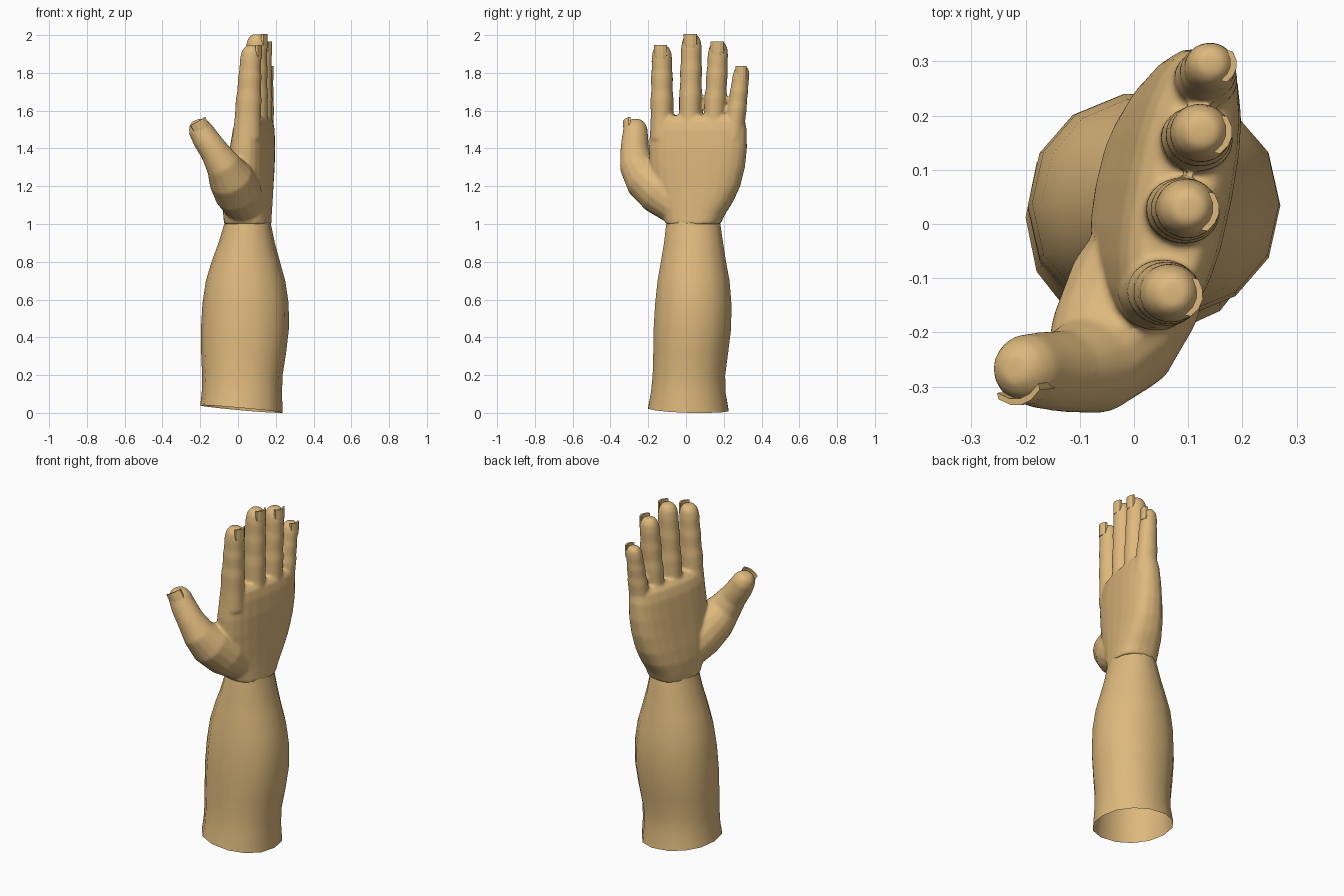
import bpy, bmesh, math
from mathutils import Vector

if "Cube" in bpy.data.objects:
    bpy.data.objects.remove(bpy.data.objects["Cube"])

skin = bpy.data.materials.new("tan_skin")
skin.diffuse_color = (0.73, 0.485, 0.205, 1)
skin.use_nodes = True
skin.node_tree.nodes["Principled BSDF"].inputs["Base Color"].default_value = skin.diffuse_color


def finish(bm, name):
    bmesh.ops.recalc_face_normals(bm, faces=bm.faces)
    for f in bm.faces:
        f.smooth = True
    me = bpy.data.meshes.new(name)
    bm.to_mesh(me)
    bm.free()
    me.materials.append(skin)
    ob = bpy.data.objects.new(name, me)
    bpy.context.collection.objects.link(ob)
    return ob


def loft(bm, rings, cap=True):
    """Skin a list of point rings with quads."""
    vs = [[bm.verts.new(p) for p in r] for r in rings]
    n = len(vs[0])
    for a, b in zip(vs, vs[1:]):
        for i in range(n):
            j = (i + 1) % n
            bm.faces.new((a[i], a[j], b[j], b[i]))
    if cap:
        bm.faces.new(vs[0][::-1])
        bm.faces.new(vs[-1])


def ring(c, u, v, ru, rv, n=16, power=2.0):
    """Superellipse ring around c spanned by u and v."""
    pts = []
    for i in range(n):
        a = 2 * math.pi * i / n
        s, t = math.cos(a), math.sin(a)
        s = math.copysign(abs(s) ** (2 / power), s)
        t = math.copysign(abs(t) ** (2 / power), t)
        pts.append(Vector(c) + u * ru * s + v * rv * t)
    return pts


X, Y, Z = Vector((1, 0, 0)), Vector((0, 1, 0)), Vector((0, 0, 1))
TILT = math.radians(11)
OUT = Vector((math.cos(TILT), -math.sin(TILT), 0))     # towards back of hand
ACROSS = Vector((math.sin(TILT), math.cos(TILT), 0))   # index to little finger

# Forearm: open tube, rows of z, x min, x max, y min, y max
arm_rows = [(0.022, -.2, .236, -.205, .23), (0.11, -.192, .233, -.19, .214),
            (0.2, -.19, .236, -.181, .212), (0.32, -.195, .255, -.178, .228),
            (0.45, -.196, .27, -.176, .244), (0.58, -.188, .268, -.168, .245),
            (0.7, -.17, .25, -.155, .235), (0.8, -.14, .222, -.137, .216),
            (0.9, -.103, .195, -.12, .2), (1.0, -.073, .174, -.108, .185),
            (1.035, -.06, .165, -.1, .177)]
rings = []
for z, x0, x1, y0, y1 in arm_rows:
    rings.append(ring(((x0 + x1) / 2, (y0 + y1) / 2, z), X, Y,
                      (x1 - x0) / 2, (y1 - y0) / 2, 14, 2.15))
for p in rings[0]:                                      # slanted cut end
    p.z = max(0, p.z - 0.09 * p.x - 0.03 * p.y)
bm = bmesh.new()
loft(bm, rings, cap=False)
finish(bm, "forearm")

# Palm: rows of z, centre x, centre y, half thickness, half width
hand = bmesh.new()
palm_rows = [(1.0, .052, .037, .122, .145), (1.05, .05, .042, .124, .165),
             (1.12, .052, .052, .124, .2), (1.2, .058, .056, .119, .234),
             (1.3, .068, .06, .112, .256), (1.4, .077, .063, .105, .264),
             (1.5, .083, .066, .094, .26), (1.55, .087, .066, .08, .25),
             (1.575, .09, .066, .055, .232)]
loft(hand, [ring((x, y, z), OUT, ACROSS, t, w, 24, 2.5)
            for z, x, y, t, w in palm_rows])

# Fingers: base xy, tip xy, tip height, base radius, tip radius
fingers = [((.046, -.126), (.071, -.128), 1.945, .062, .056),
           ((.084, .021), (.1, .03), 2.004, .061, .057),
           ((.110, .147), (.125, .172), 1.965, .059, .056),
           ((.126, .250), (.143, .297), 1.835, .054, .046)]
profile = [(0, 1.06), (.25, 1.0), (.42, 1.04), (.52, .97), (.66, 1.01),
           (.74, .95), (.86, .97), (.94, .87), (.985, .64), (1, .42)]
BASE_Z = 1.45
for b, e, top, rb, rt in fingers:
    p0, p1 = Vector((*b, BASE_Z)), Vector((*e, top))
    rs = []
    for t, k in profile:
        r = (rb + (rt - rb) * t) * k
        rs.append(ring(p0.lerp(p1, t), OUT, ACROSS, r * (1.2 - .18 * t), r))
    loft(hand, rs)

# Thumb: centre and radius along its path
thumb = [((.04, -.03, 1.085), .105), ((0, -.13, 1.17), .128),
         ((-.04, -.213, 1.245), .12), ((-.08, -.262, 1.315), .093),
         ((-.128, -.272, 1.39), .076), ((-.172, -.27, 1.452), .071),
         ((-.202, -.267, 1.505), .064), ((-.214, -.266, 1.532), .05),
         ((-.221, -.266, 1.55), .028)]
rs = []
for i, (c, r) in enumerate(thumb):
    a = Vector(thumb[max(i - 1, 0)][0])
    d = (Vector(thumb[min(i + 1, len(thumb) - 1)][0]) - a).normalized()
    u = d.cross(Y).normalized()
    rs.append(ring(c, u, d.cross(u), r, r))
loft(hand, rs)
hand_ob = finish(hand, "hand")

# Fuse palm, thumb and fingers into one soft skin
rm = hand_ob.modifiers.new("fuse", "REMESH")
rm.mode = "VOXEL"
rm.voxel_size = 0.008
rm.use_smooth_shade = True
sm = hand_ob.modifiers.new("soften", "SMOOTH")
sm.factor = 0.5
sm.iterations = 8


# Fingernails: thin curved plates
def nail(bm, c, normal, up, w, h, thick=0.012):
    up = (up - normal * up.dot(normal)).normalized()
    side = up.cross(normal)
    rs = []
    for k, narrow in ((-.5, .85), (-.2, 1), (.5, 1)):
        outer, inner = [], []
        for s in (-1, -.5, 0, .5, 1):
            p = c + side * (s * w / 2 * narrow) + up * (k * h) \
                - normal * (s * s * w * .22)
            outer.append(p)
            inner.append(p - normal * thick)
        rs.append(outer + inner[::-1])
    loft(bm, rs)


bm = bmesh.new()
for b, e, top, rb, rt in fingers:
    nail(bm, Vector((*e, top - .035)) + OUT * (rt + .001), OUT, Z, rt * 1.25, .075)
n = Vector((.2, -1, .05)).normalized()
nail(bm, Vector((-.2, -.267, 1.505)) + n * .066, n, Vector((-.5, 0, .85)), .09, .085)
nails = finish(bm, "fingernails")
for f in nails.data.polygons:
    f.use_smooth = False
